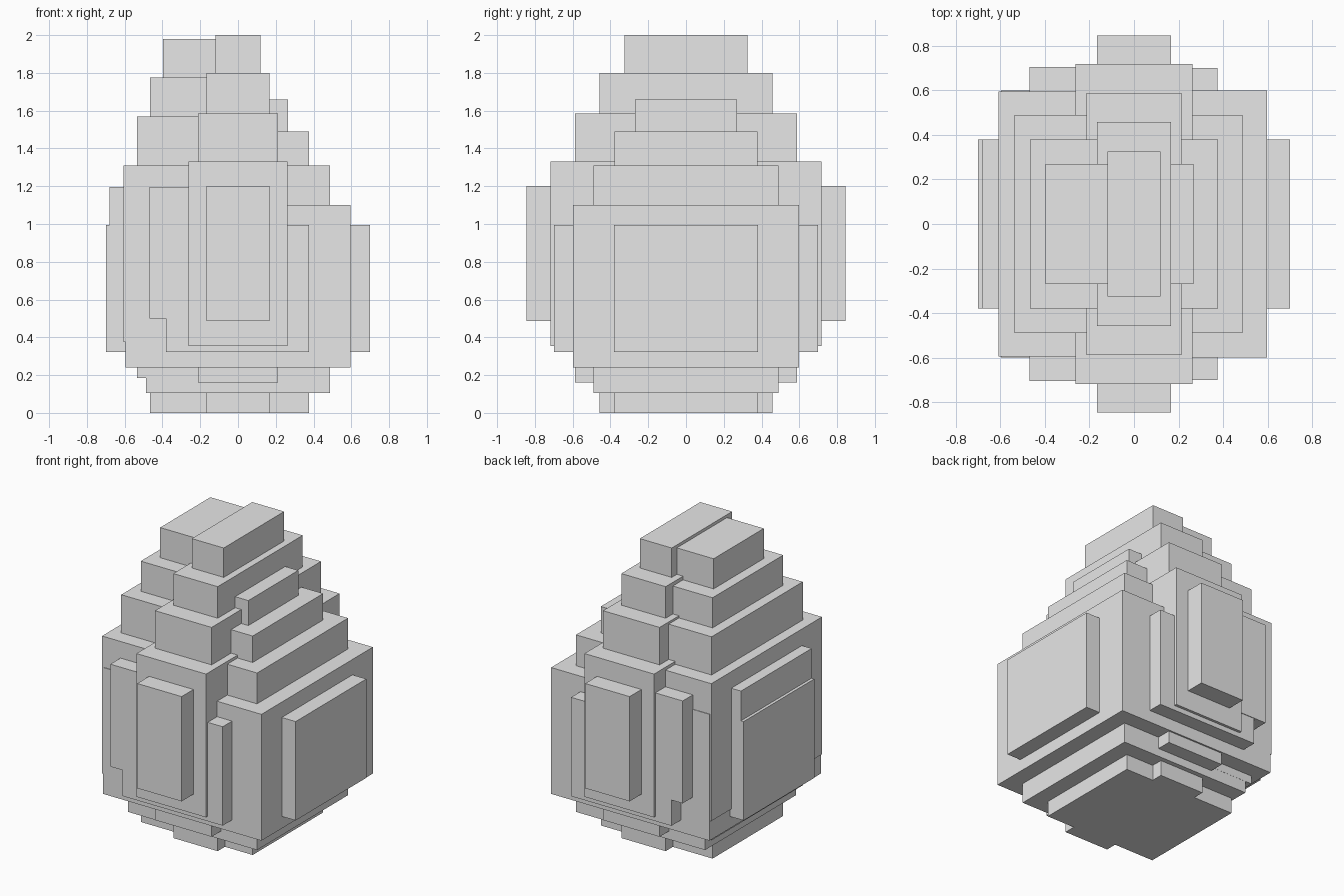
import bpy
import bmesh
from mathutils import Matrix, Vector

default_cube = bpy.data.objects.get("Cube")
if default_cube:
    bpy.data.objects.remove(default_cube, do_unlink=True)

# Single plain shell colour
shell = bpy.data.materials.new("shell_grey")
shell.use_nodes = True
shell.diffuse_color = (0.8, 0.8, 0.8, 1)
shell.node_tree.nodes["Principled BSDF"].inputs["Base Color"].default_value = (0.8, 0.8, 0.8, 1)


def add_block(name, x_min, x_max, half_depth, bottom, top):
    """Axis-aligned block, symmetric from front to back."""
    size = Vector((x_max - x_min, 2 * half_depth, top - bottom))
    centre = Vector(((x_min + x_max) / 2, 0, (bottom + top) / 2))
    mesh = bpy.data.meshes.new(name)
    bm = bmesh.new()
    bmesh.ops.create_cube(bm, size=1, matrix=Matrix.Translation(centre) @ Matrix.Diagonal(size.to_4d()))
    bm.to_mesh(mesh)
    bm.free()
    mesh.materials.append(shell)
    block = bpy.data.objects.new(name, mesh)
    bpy.context.collection.objects.link(block)
    return block


# Main egg: nested blocks, each wider and shorter than the last
main_spans = [(0.2, 1.66), (0.0, 1.49), (0.105, 1.31), (0.24, 1.10)]
for step, (bottom, top) in enumerate(main_spans):
    half = 0.266 + 0.11 * step
    add_block(f"main_step_{step + 1}", -half, half, half + 0.003, bottom, top)

# Shallow panels on the sides, front and back of the main egg
add_block("side_panels", -0.70, 0.70, 0.38, 0.322, 0.995)
add_block("front_back_panels", -0.38, 0.375, 0.70, 0.322, 0.995)

# Narrow ridge running front to back: half width, half depth, bottom, top
ridge_steps = [
    (0.12, 0.325, 1.70, 2.00),
    (0.167, 0.457, 0.00, 1.80),
    (0.213, 0.588, 0.16, 1.585),
    (0.262, 0.718, 0.355, 1.33),
    (0.167, 0.845, 0.487, 1.20),
]
for step, (half_width, half_depth, bottom, top) in enumerate(ridge_steps):
    add_block(f"ridge_step_{step + 1}", -half_width, half_width, half_depth, bottom, top)

# Taller steps on the right half: outer x, half depth, bottom, top
tall_steps = [
    (-0.397, 0.27, 1.50, 1.98),
    (-0.466, 0.38, 0.00, 1.775),
    (-0.536, 0.49, 0.185, 1.57),
    (-0.607, 0.595, 0.375, 1.31),
    (-0.68, 0.38, 0.50, 1.197),
    (-0.468, 0.704, 0.50, 1.197),
]
for step, (outer_x, half_depth, bottom, top) in enumerate(tall_steps):
    add_block(f"tall_right_step_{step + 1}", outer_x, 0, half_depth, bottom, top)
